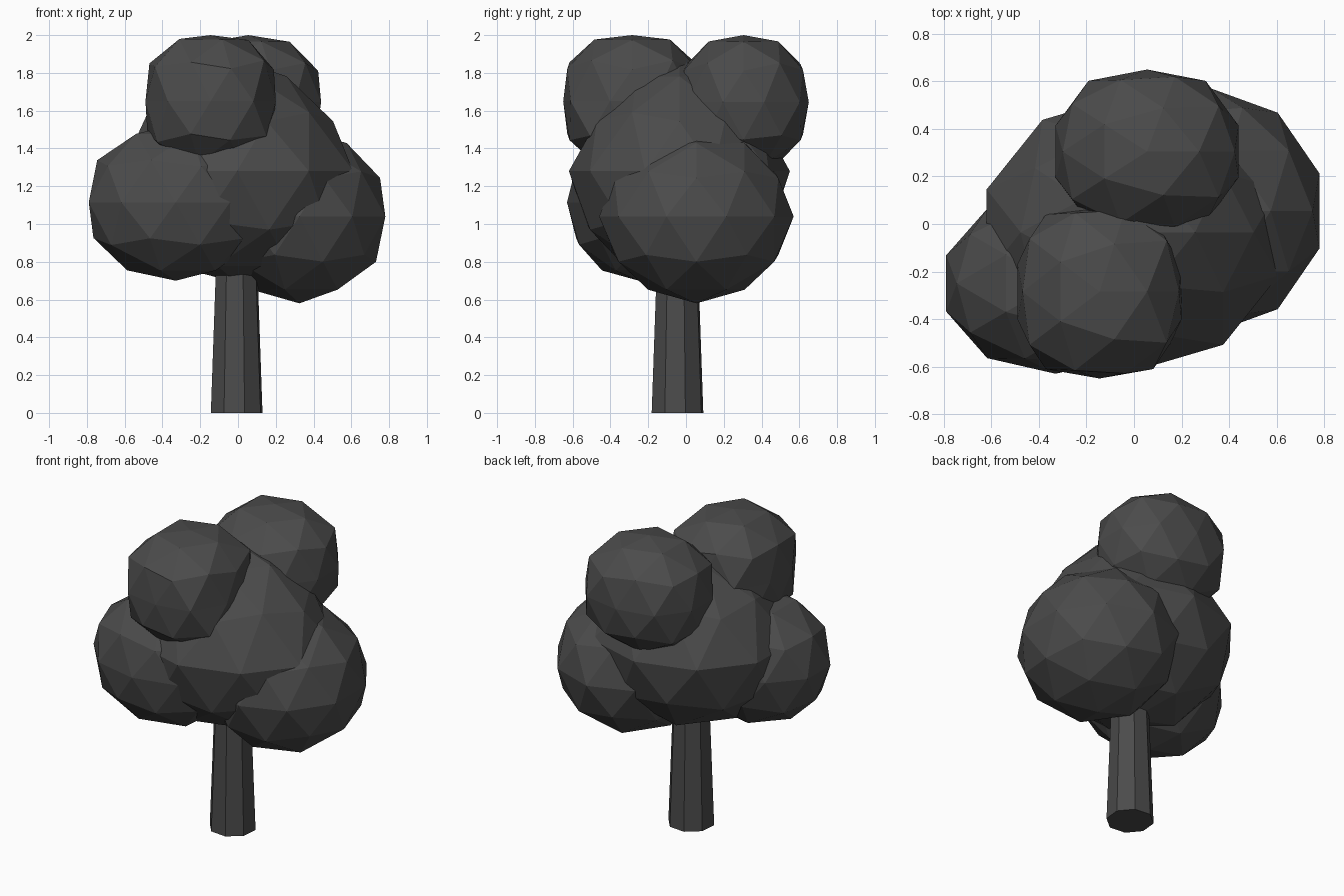
import bpy
import bmesh
import math
from mathutils import Matrix, Vector

cube = bpy.data.objects.get("Cube")
if cube:
    bpy.data.objects.remove(cube, do_unlink=True)

charcoal = bpy.data.materials.new("charcoal_grey")
charcoal.use_nodes = True
colour = (0.07, 0.07, 0.07, 1)
charcoal.diffuse_color = colour
charcoal.node_tree.nodes["Principled BSDF"].inputs["Base Color"].default_value = colour


def add_object(name, bm):
    mesh = bpy.data.meshes.new(name)
    bm.to_mesh(mesh)
    bm.free()
    mesh.materials.append(charcoal)
    obj = bpy.data.objects.new(name, mesh)
    bpy.context.collection.objects.link(obj)
    return obj


def leaf_clump(name, low, high, boxiness=2, taper=0):
    """Faceted ball, swollen towards a box, narrowed above, fitted between two corners."""
    bm = bmesh.new()
    bmesh.ops.create_icosphere(bm, subdivisions=2, radius=1)
    for v in bm.verts:
        v.co /= sum(abs(c) ** boxiness for c in v.co) ** (1 / boxiness)
        v.co.xy *= 1 - taper * max(0, v.co.z)
    for axis in range(3):
        values = [v.co[axis] for v in bm.verts]
        start, span = min(values), max(values) - min(values)
        for v in bm.verts:
            v.co[axis] = low[axis] + (v.co[axis] - start) / span * (high[axis] - low[axis])
    return add_object(name, bm)


# Foliage: one large crown with four smaller clumps around it
leaf_clump("crown_centre", (-0.62, -0.62, 0.69), (0.61, 0.55, 1.87), taper=0.27)
leaf_clump("crown_left", (-0.13, -0.46, 0.58), (0.78, 0.57, 1.50), 1.95)
leaf_clump("crown_right", (-0.79, -0.63, 0.70), (0.13, 0.13, 1.53), 2.15)
leaf_clump("crown_top_front", (-0.49, -0.65, 1.30), (0.20, 0.08, 2.0), 2.9)
leaf_clump("crown_top_back", (-0.33, -0.04, 1.29), (0.44, 0.65, 2.0), 2.5)

# Trunk: tapered eight-sided post
bm = bmesh.new()
bmesh.ops.create_cone(bm, cap_ends=True, segments=8, radius1=0.143, radius2=0.11,
                      depth=0.9, matrix=Matrix.Translation(Vector((0, 0, 0.45)))
                      @ Matrix.Rotation(math.radians(17), 4, "Z"))
trunk = add_object("trunk", bm)
trunk.location = (-0.007, -0.045, 0)
